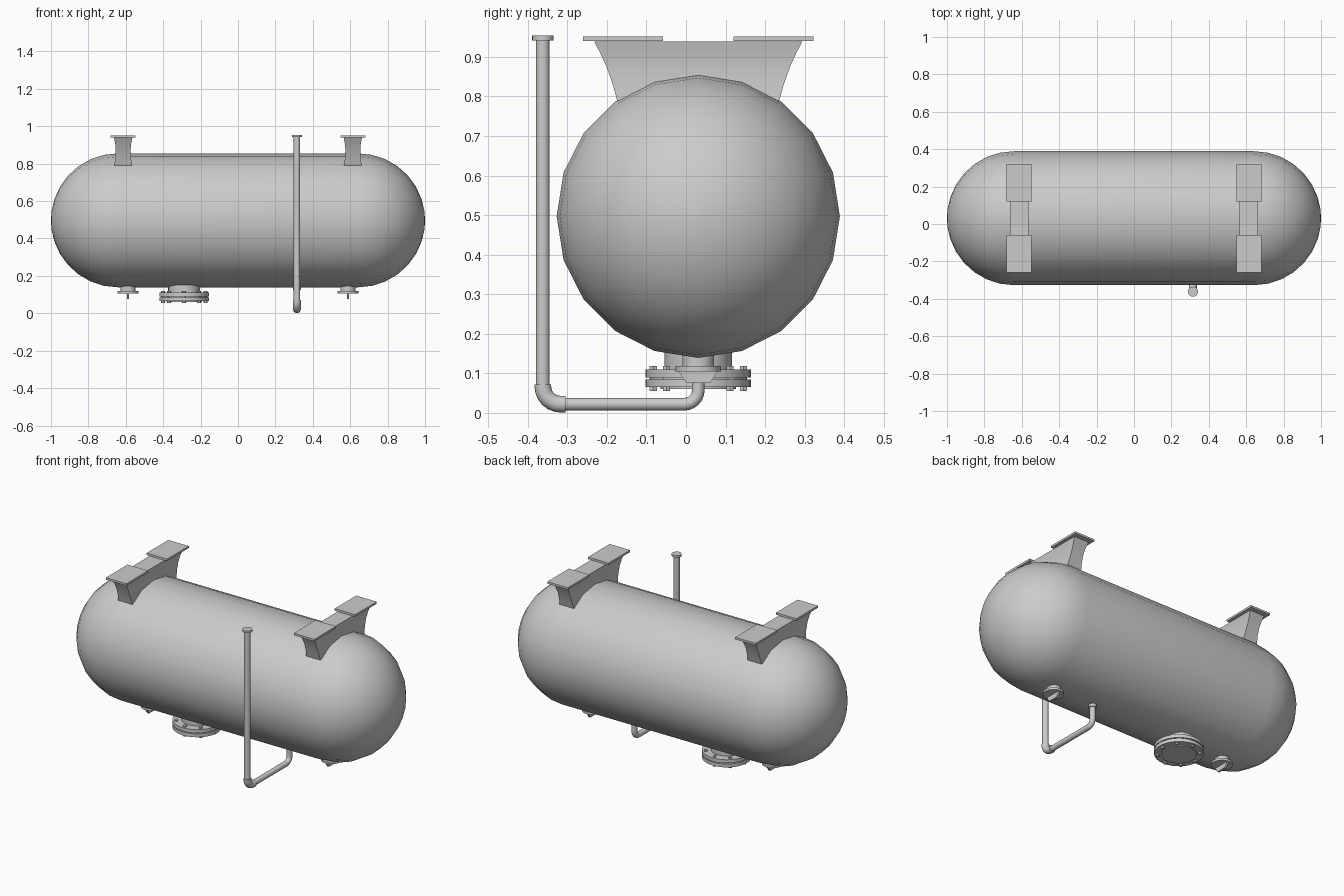
import bpy, bmesh, math
from mathutils import Vector

if "Cube" in bpy.data.objects:
    bpy.data.objects.remove(bpy.data.objects["Cube"])

CY, CZ, R = 0.031, 0.497, 0.358   # tank axis and radius


def loft(name, rings, angle=40):
    """Skin a list of equal-length point rings and cap both ends."""
    bm = bmesh.new()
    vs = [[bm.verts.new(p) for p in ring] for ring in rings]
    n = len(vs[0])
    for a, b in zip(vs, vs[1:]):
        for i in range(n):
            j = (i + 1) % n
            bm.faces.new((a[i], a[j], b[j], b[i]))
    bm.faces.new(vs[0][::-1])
    bm.faces.new(vs[-1])
    bmesh.ops.recalc_face_normals(bm, faces=bm.faces)
    me = bpy.data.meshes.new(name)
    bm.to_mesh(me)
    bm.free()
    ob = bpy.data.objects.new(name, me)
    bpy.context.collection.objects.link(ob)
    bpy.ops.object.select_all(action='DESELECT')
    ob.select_set(True)
    bpy.context.view_layer.objects.active = ob
    bpy.ops.object.shade_smooth_by_angle(angle=math.radians(angle))
    return ob


def ring(c, r, n, u, v):
    c, u, v = Vector(c), Vector(u), Vector(v)
    return [c + r * (math.cos(2 * math.pi * i / n) * u + math.sin(2 * math.pi * i / n) * v)
            for i in range(n)]


def lathe_z(name, x, y, profile, n=24):
    """Turned part about a vertical axis; profile holds (radius, z)."""
    return loft(name, [ring((x, y, z), r, n, (1, 0, 0), (0, 1, 0)) for r, z in profile])


def box(name, x, y, z, sx, sy, sz):
    rect = [(-1, -1), (1, -1), (1, 1), (-1, 1)]
    return loft(name, [[(x + a * sx / 2, y + b * sy / 2, z + s * sz / 2) for a, b in rect]
                       for s in (-1, 1)])


def pipe(name, x, path, r, n=16):
    """Tube following a (y, z) path at constant x."""
    pts = [Vector((x, y, z)) for y, z in path]
    rings = []
    for i, p in enumerate(pts):
        t = (pts[min(i + 1, len(pts) - 1)] - pts[max(i - 1, 0)]).normalized()
        rings.append(ring(p, r, n, (1, 0, 0), t.cross(Vector((1, 0, 0)))))
    return loft(name, rings)


def bend(cy, cz, r, a0, a1, steps=6):
    angs = [math.radians(a0 + (a1 - a0) * i / steps) for i in range(steps + 1)]
    return [(cy + r * math.cos(a), cz + r * math.sin(a)) for a in angs]


# Tank shell with hemispherical ends
half = [(0.642 + R * math.sin(math.radians(a)), R * math.cos(math.radians(a)))
        for a in (0, 12, 24, 36, 48, 60, 72, 82, 89.5)]
prof = [(-x, r) for x, r in reversed(half)] + half
loft("tank_shell", [ring((x, CY, CZ), r, 20, (0, 1, 0), (0, 0, 1)) for x, r in prof])

for sx, side in ((-1, "left"), (1, "right")):
    # Flared saddle web and its two mounting plates
    x0 = sx * 0.614
    rings = []
    for z, hx, hy in ((0.79, 0.047, 0.205), (0.83, 0.042, 0.216), (0.875, 0.040, 0.232),
                      (0.91, 0.043, 0.248), (0.939, 0.049, 0.263)):
        rings.append([(x0 + a * hx, CY + b * hy, z)
                      for a, b in ((-1, -1), (1, -1), (1, 1), (-1, 1))])
    loft(f"saddle_{side}", rings)
    for sy, end in ((-1, "front"), (1, "back")):
        box(f"saddle_plate_{side}_{end}", x0, CY + sy * 0.19, 0.946, 0.134, 0.202, 0.012)

    # Small drain flange with a tapered grip below
    xd = sx * 0.588
    lathe_z(f"drain_flange_{side}", xd, CY,
            [(0.04, 0.16), (0.04, 0.118), (0.057, 0.118), (0.057, 0.105)])
    h = 0.006
    loft(f"drain_grip_{side}", [[(xd - h, CY - w, z), (xd + h, CY - w, z),
                                 (xd + h, CY + w, z), (xd - h, CY + w, z)]
                                for w, z in ((0.05, 0.106), (0.03, 0.076))])

# Manhole neck, flange pair and bolts
mx = -0.288
lathe_z("manhole_neck", mx, CY, [(0.085, 0.19), (0.085, 0.10)], 32)
lathe_z("manhole_flange", mx, CY, [(0.133, 0.110), (0.133, 0.090)], 32)
lathe_z("manhole_gasket", mx, CY, [(0.122, 0.091), (0.122, 0.084)], 32)
lathe_z("manhole_cover", mx, CY,
        [(0.133, 0.085), (0.133, 0.065), (0.095, 0.065), (0.095, 0.060)], 32)
for i in range(8):
    a = i * math.pi / 4
    lathe_z(f"manhole_bolt_{i}", mx + 0.114 * math.cos(a), CY + 0.114 * math.sin(a),
            [(0.0105, 0.118), (0.0105, 0.055)], 6)

# Vent pipe: down from the tank, forward, then up the front
px, py = 0.315, -0.362
pipe("vent_pipe_lower", px,
     [(CY, 0.16), (CY, 0.08)] + bend(CY - 0.035, 0.057, 0.035, 0, -90) + [(-0.31, 0.022)], 0.016)
pipe("vent_elbow", px,
     [(-0.305, 0.022)] + bend(py + 0.045, 0.067, 0.045, 270, 180) + [(py, 0.072)], 0.021)
pipe("vent_pipe_upright", px, [(py, 0.065), (py, 0.945)], 0.0175)
lathe_z("vent_cap", px, py, [(0.027, 0.942), (0.027, 0.954)], 20)
lathe_z("vent_collar", px, CY, [(0.022, 0.16), (0.022, 0.125)], 16)
